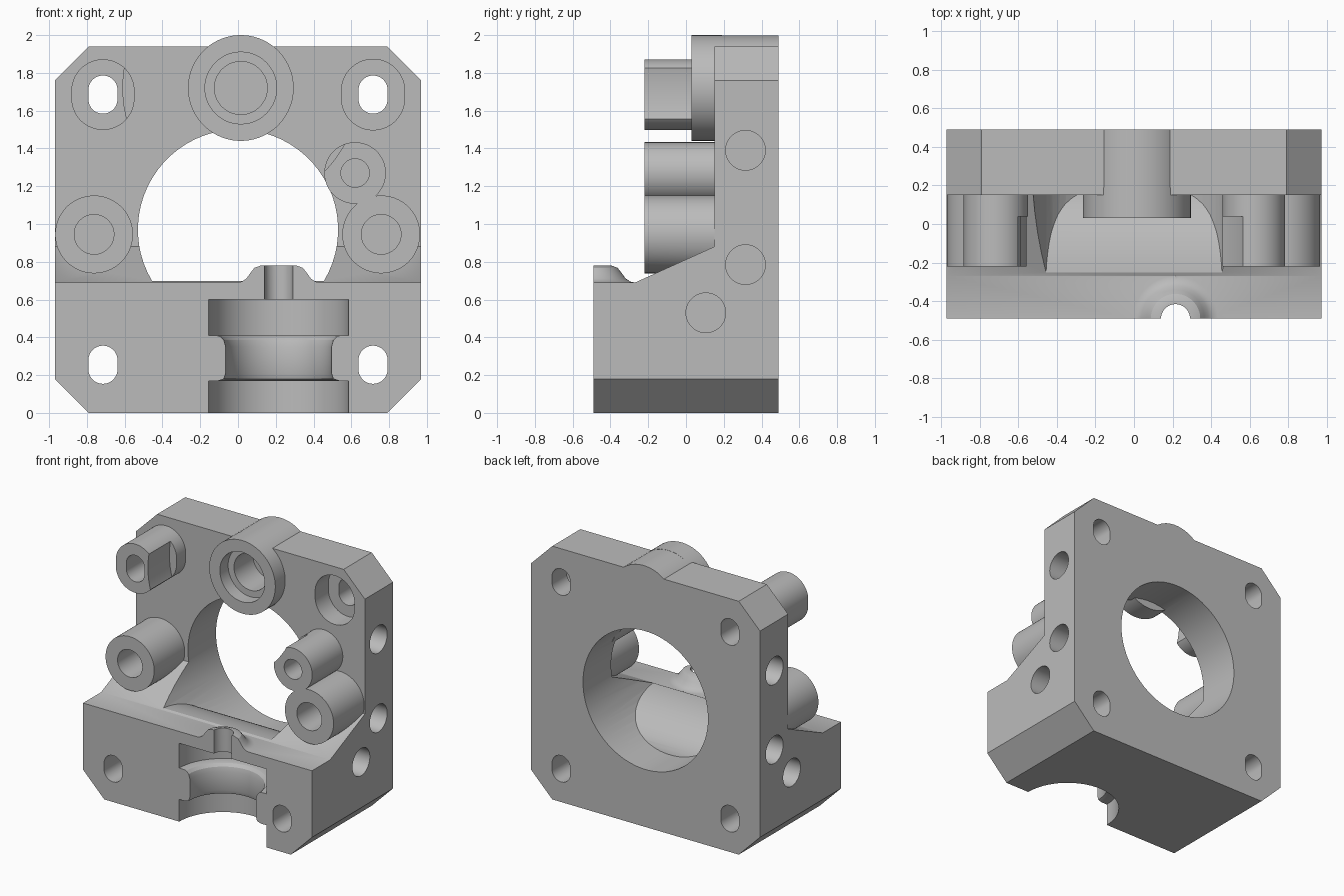
import bpy, bmesh
from math import sin, cos, pi, radians

if "Cube" in bpy.data.objects:
    bpy.data.objects.remove(bpy.data.objects["Cube"])

grey = bpy.data.materials.new("plain grey")
grey.use_nodes = True
grey.diffuse_color = (0.5, 0.5, 0.5, 1)
grey.node_tree.nodes["Principled BSDF"].inputs["Base Color"].default_value = (0.5, 0.5, 0.5, 1)


def finish(name, bm):
    bmesh.ops.recalc_face_normals(bm, faces=bm.faces)
    mesh = bpy.data.meshes.new(name)
    bm.to_mesh(mesh)
    bm.free()
    mesh.materials.append(grey)
    obj = bpy.data.objects.new(name, mesh)
    bpy.context.collection.objects.link(obj)
    return obj


def prism(name, points, axis, start, end):
    """Extrude a profile along x (points are y, z) or y (points are x, z)."""
    bm = bmesh.new()
    place = (lambda p, d: (d, p[0], p[1])) if axis == "x" else (lambda p, d: (p[0], d, p[1]))
    near = [bm.verts.new(place(p, start)) for p in points]
    far = [bm.verts.new(place(p, end)) for p in points]
    bm.faces.new(near)
    bm.faces.new(far)
    for i in range(len(points)):
        j = (i + 1) % len(points)
        bm.faces.new((near[i], near[j], far[j], far[i]))
    return finish(name, bm)


def oval(u, v, r, stretch=0.0, n=64):
    """Circle, or upright slot when stretched."""
    pts = []
    for i in range(n):
        a = 2 * pi * (i + 0.5) / n
        pts.append((u + r * cos(a), v + r * sin(a) + (stretch if sin(a) > 0 else -stretch)))
    return pts


def rod(name, x, z, r, y0, y1, stretch=0.0):
    return prism(name, oval(x, z, r, stretch), "y", y0, y1)


def lathe(name, profile, x, y):
    """Revolve an (r, z) profile about a vertical axis."""
    bm = bmesh.new()
    verts = [bm.verts.new((x + r, y, z)) for r, z in profile]
    edges = [bm.edges.new(pair) for pair in zip(verts, verts[1:])]
    bmesh.ops.spin(bm, geom=verts + edges, cent=(x, y, 0), axis=(0, 0, 1),
                   angle=2 * pi, steps=64, use_merge=False)
    bmesh.ops.remove_doubles(bm, verts=bm.verts, dist=1e-4)
    return finish(name, bm)


def combine(target, tool, operation):
    mod = target.modifiers.new("combine", "BOOLEAN")
    mod.operation = operation
    mod.solver = "EXACT"
    mod.object = tool
    bpy.context.view_layer.objects.active = target
    bpy.ops.object.modifier_apply(modifier=mod.name)
    bpy.data.objects.remove(tool)


def add(target, tool):
    combine(target, tool, "UNION")


def cut(target, tool):
    combine(target, tool, "DIFFERENCE")


W, H, C = 0.97, 1.94, 0.18      # half width, plate height, corner chamfer
BX, BZ = 0.015, 1.72            # bearing boss centre
MX, MZ, MID = 0.715, 0.715, 0.97  # mounting hole offsets and motor centre height
NX, FRONT = 0.215, -0.49        # nozzle mount axis and front face

# Main body: side profile trimmed by a chamfered square
body = prism("mount_body", [(-0.6, -0.1), (0.6, -0.1), (0.6, 2.1), (0.15, 2.1),
                            (0.15, 0.88), (-0.27, 0.69), (-0.6, 0.69)], "x", -1.2, 1.2)
outline = [(-W + C, 0), (W - C, 0), (W, C), (W, H - C),
           (W - C, H), (-W + C, H), (-W, H - C), (-W, C)]
combine(body, prism("outline", outline, "y", -0.8, 0.8), "INTERSECT")

# Bearing boss root and the flared filament inlet, trimmed to the front and back
add(body, rod("boss_root", BX, BZ, 0.279, 0.1, 0.6))
add(body, lathe("filament_inlet", [(0, 0.64), (0.23, 0.64), (0.23, 0.688), (0.195, 0.695), (0.17, 0.712),
                                   (0.15, 0.74), (0.128, 0.768), (0.095, 0.78), (0, 0.78)], NX, FRONT))
combine(body, prism("depth_limit", [(-2, -1), (2, -1), (2, 3), (-2, 3)], "y", FRONT, 0.49), "INTERSECT")

# Motor opening with a rounded floor rising to the front
opening = rod("opening", 0, MID, 0.53, -0.28, 0.7)
dome = [(-0.30 + 0.5 * sin(i * pi / 40), 0.40 + 0.30 * cos(i * pi / 40)) for i in range(21)]
cut(opening, prism("floor", [(-0.7, 0.2), (-0.7, 0.70)] + dome + [(0.2, 0.2)], "x", -1, 1))
cut(body, opening)

# Bearing boss front and stepped bore
add(body, rod("bearing_boss", BX, BZ, 0.28, 0.03, 0.19))
cut(body, rod("counterbore", BX, BZ, 0.19, -0.1, 0.13))
cut(body, rod("bore", BX, BZ, 0.14, -0.1, 0.36))

# Posts; the upper two are relieved around the bearing
for x, z, r, stretch, relieved in ((-0.762, 0.945, 0.206, 0, False), (0.758, 0.945, 0.206, 0, False),
                                   (0.62, 1.27, 0.163, 0, True), (-MX, MID + MZ, 0.167, 0.02, True)):
    post = rod("post", x, z, r, -0.22, 0.2, stretch)
    if relieved:
        cut(post, rod("relief", BX, BZ, 0.625, -0.4, 0.04))
    add(body, post)
for x, z, r in ((-0.762, 0.945, 0.105), (0.758, 0.945, 0.105), (0.62, 1.27, 0.075)):
    cut(body, rod("post_hole", x, z, r, -0.4, 0.18))

# Recess and slotted mounting holes
cut(body, rod("screw_recess", MX, MID + MZ, 0.167, -0.4, 0.31, 0.02))
for sx in (-1, 1):
    for sz in (-1, 1):
        cut(body, rod("mount_slot", sx * MX, MID + sz * MZ, 0.077, -0.8, 0.8, 0.024))
    # Blind holes in the sides
    for y, z in ((0.315, 1.39), (0.315, 0.785), (0.105, 0.53)):
        cut(body, prism("side_hole", oval(y, z, 0.105), "x", sx * 0.7, sx * 1.2))

# Grooved nozzle socket with filament channel
groove = [(0, -0.1), (0.37, -0.1), (0.37, 0.17), (0.32, 0.17), (0.29, 0.18), (0.28, 0.21), (0.28, 0.35),
          (0.29, 0.385), (0.31, 0.405), (0.33, 0.41), (0.37, 0.41), (0.37, 0.60),
          (0.075, 0.60), (0.075, 1), (0, 1)]
cut(body, lathe("nozzle_socket", groove, NX, FRONT))

# Smooth curved faces, crisp edges
bpy.ops.object.select_all(action="DESELECT")
body.select_set(True)
bpy.context.view_layer.objects.active = body
bpy.ops.object.shade_smooth_by_angle(angle=radians(25))
